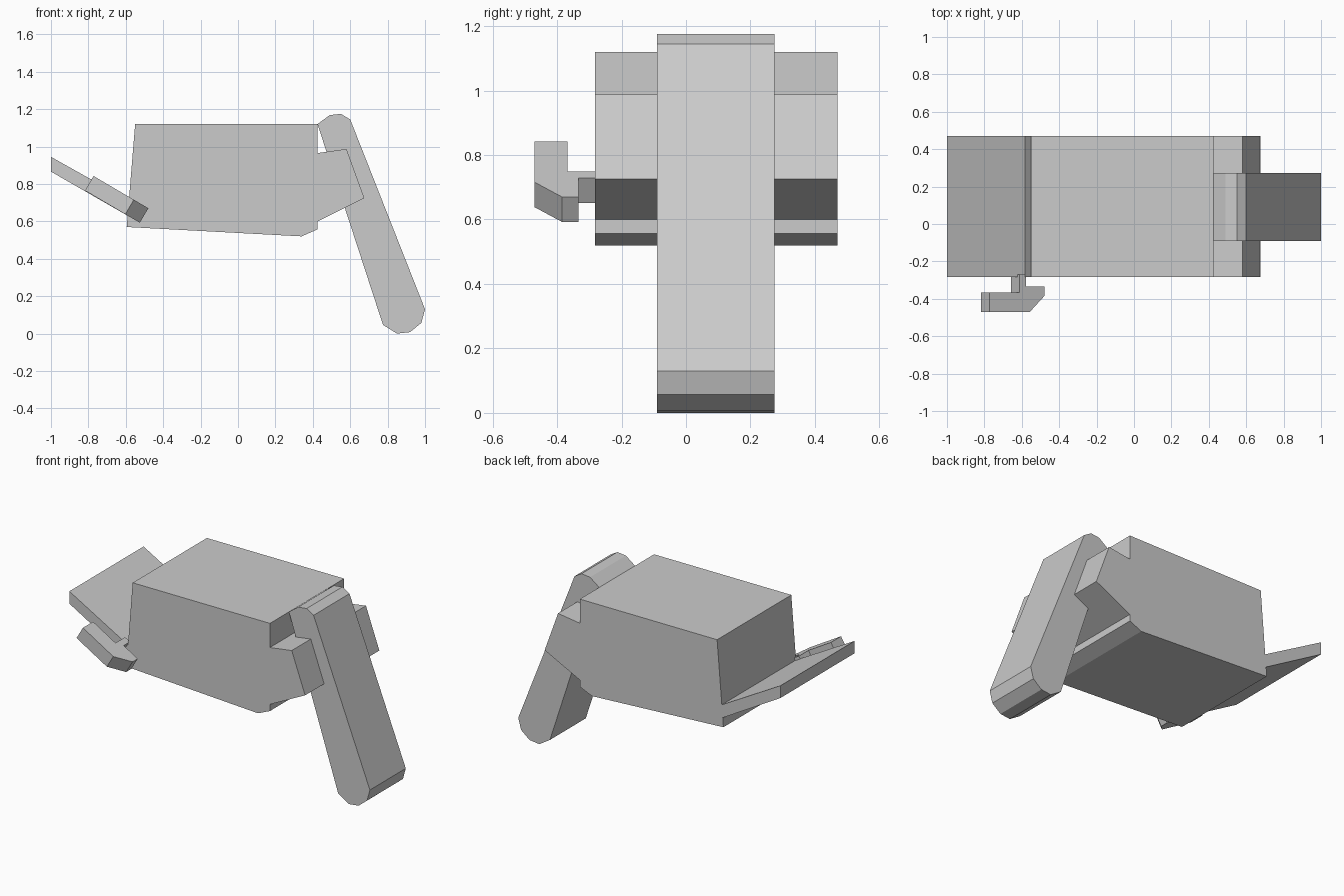
import bpy
import bmesh
from mathutils import Vector

cube = bpy.data.objects.get("Cube")
if cube:
    bpy.data.objects.remove(cube, do_unlink=True)

grey = bpy.data.materials.new("plain grey")
grey.use_nodes = True
GREY = (0.6, 0.6, 0.6, 1)
grey.diffuse_color = GREY
grey.node_tree.nodes["Principled BSDF"].inputs["Base Color"].default_value = GREY


def prism(name, outline, offset):
    """Extrude a closed planar outline along an offset vector."""
    bm = bmesh.new()
    face = bm.faces.new([bm.verts.new(p) for p in outline])
    result = bmesh.ops.extrude_face_region(bm, geom=[face])
    moved = [v for v in result["geom"] if isinstance(v, bmesh.types.BMVert)]
    bmesh.ops.translate(bm, verts=moved, vec=offset)
    bmesh.ops.recalc_face_normals(bm, faces=bm.faces)
    mesh = bpy.data.meshes.new(name)
    bm.to_mesh(mesh)
    bm.free()
    mesh.materials.append(grey)
    obj = bpy.data.objects.new(name, mesh)
    bpy.context.collection.objects.link(obj)
    return obj


def side_prism(name, profile, y0, y1):
    """Extrude an (x, z) side profile across the width."""
    return prism(name, [(x, y0, z) for x, z in profile], (0, y1 - y0, 0))


# Main box with the bracket that carries the arm
side_prism("body", [(-0.55, 1.12), (0.425, 1.12), (0.425, 0.965), (0.58, 0.987),
                    (0.675, 0.725), (0.425, 0.6), (0.425, 0.557), (0.34, 0.52),
                    (-0.595, 0.57)], -0.283, 0.47)

# Long hinged arm with rounded ends
side_prism("arm", [(0.425, 1.12), (0.49, 1.168), (0.55, 1.175), (0.6, 1.145),
                   (1.0, 0.13), (0.98, 0.057), (0.92, 0.008), (0.85, 0),
                   (0.775, 0.047)], -0.09, 0.274)

# Sloping flap, sunk a little into the body
side_prism("flap", [(-1, 0.945), (-0.585, 0.712), (-0.55, 0.692),
                    (-0.55, 0.61), (-0.59, 0.63), (-1, 0.866)], -0.283, 0.47)

# Tilted crank handle: its plan outline follows the slope of the flap
along = Vector((0.862, 0, -0.507))
across = Vector((0.507, 0, 0.862))
start = Vector((-0.818, 0, 0.765))
plan = [(0, -0.47), (0.25, -0.47), (0.34, -0.385), (0.34, -0.333),
        (0.225, -0.333), (0.225, -0.27), (0.185, -0.27), (0.185, -0.367), (0, -0.367)]
prism("crank_handle", [start + along * u + Vector((0, y, 0)) for u, y in plan],
      across * 0.09)
